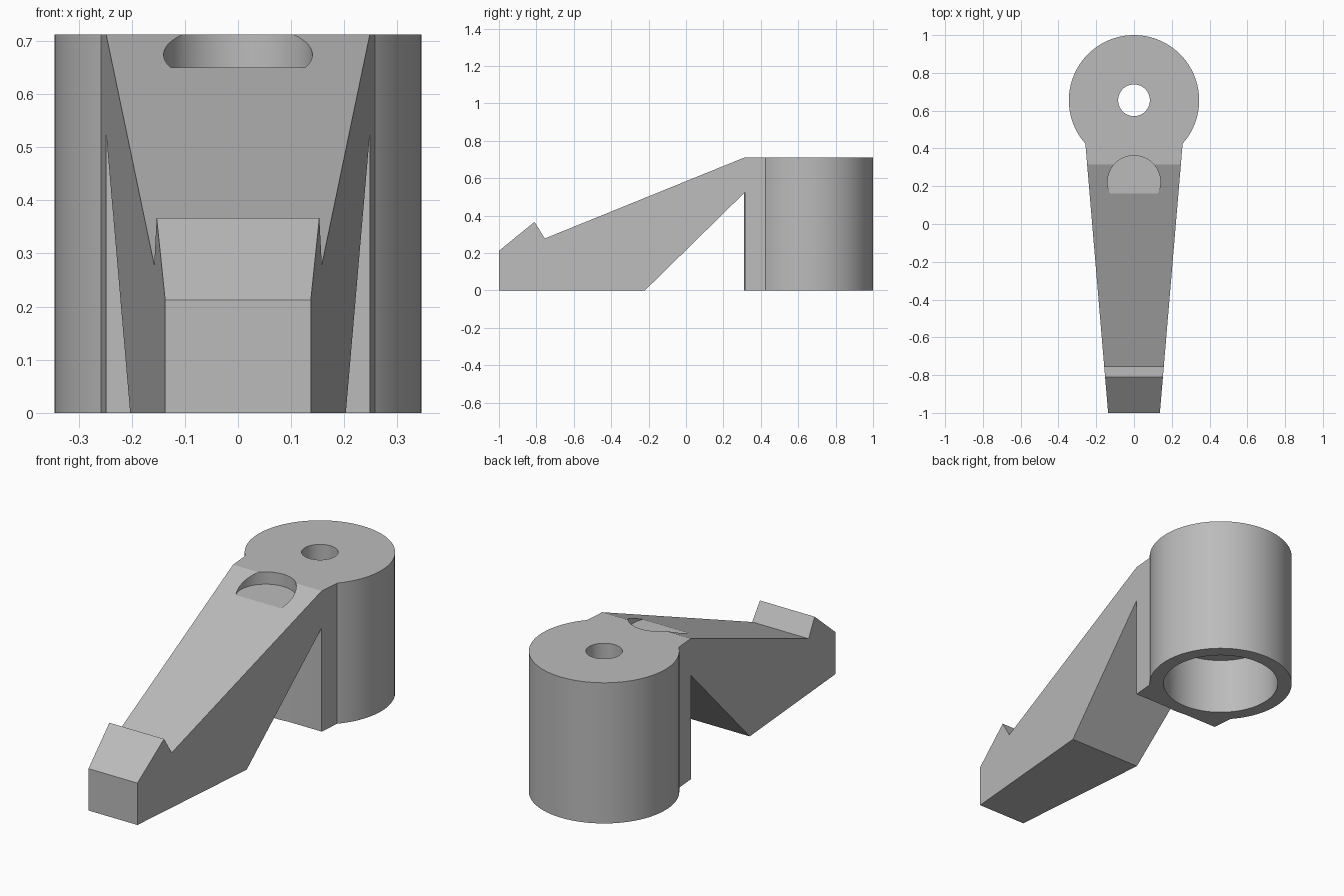
import bpy
import bmesh
import math

cube = bpy.data.objects.get("Cube")
if cube:
    bpy.data.objects.remove(cube, do_unlink=True)

# Single matte grey
grey = bpy.data.materials.new("plain grey")
grey.use_nodes = True
colour = (0.5, 0.5, 0.5, 1)
grey.diffuse_color = colour
grey.node_tree.nodes["Principled BSDF"].inputs["Base Color"].default_value = colour

HEIGHT = 0.712
HUB_Y = 0.655


def finish(name, bm):
    bmesh.ops.recalc_face_normals(bm, faces=bm.faces)
    mesh = bpy.data.meshes.new(name)
    bm.to_mesh(mesh)
    bm.free()
    obj = bpy.data.objects.new(name, mesh)
    obj.data.materials.append(grey)
    bpy.context.collection.objects.link(obj)
    return obj


def cylinder(name, y, radius, bottom, top, sides=96):
    bm = bmesh.new()
    bmesh.ops.create_cone(bm, cap_ends=True, segments=sides, radius1=radius,
                          radius2=radius, depth=top - bottom)
    bmesh.ops.translate(bm, verts=bm.verts, vec=(0, y, (top + bottom) / 2))
    return finish(name, bm)


def combine(target, other, operation):
    mod = target.modifiers.new(operation.lower(), "BOOLEAN")
    mod.operation = operation
    mod.solver = "EXACT"
    mod.object = other
    bpy.context.view_layer.objects.active = target
    bpy.ops.object.modifier_apply(modifier=mod.name)
    bpy.data.objects.remove(other, do_unlink=True)


def half_width(y):
    return 0.137 + 0.0845 * (y + 1)


# Tapered arm: side profile (y, z) with a hooked tip and a notch before the hub
profile = [(-1, 0), (-0.22, 0), (0.315, 0.525), (0.315, 0), (0.5, 0),
           (0.5, HEIGHT), (0.315, HEIGHT), (-0.755, 0.278), (-0.81, 0.367), (-1, 0.212)]
bm = bmesh.new()
left, right = ([bm.verts.new((s * half_width(y), y, z)) for y, z in profile] for s in (1, -1))
bm.faces.new(left)
bm.faces.new(right[::-1])
for i in range(len(profile)):
    j = (i + 1) % len(profile)
    bm.faces.new((left[i], right[i], right[j], left[j]))
arm = finish("lever_arm_with_hub", bm)

# Round hub, wide bore from below, small through hole, pocket in the slope
combine(arm, cylinder("hub", HUB_Y, 0.345, 0, HEIGHT), "UNION")
combine(arm, cylinder("bore", HUB_Y, 0.277, -0.1, 0.29), "DIFFERENCE")
combine(arm, cylinder("through_hole", HUB_Y, 0.084, 0.2, 0.9), "DIFFERENCE")
combine(arm, cylinder("pocket", 0.222, 0.14, 0.65, 0.9), "DIFFERENCE")

# Smooth round walls, crisp edges
bpy.ops.object.select_all(action="DESELECT")
arm.select_set(True)
bpy.context.view_layer.objects.active = arm
bpy.ops.object.shade_smooth_by_angle(angle=math.radians(20))
